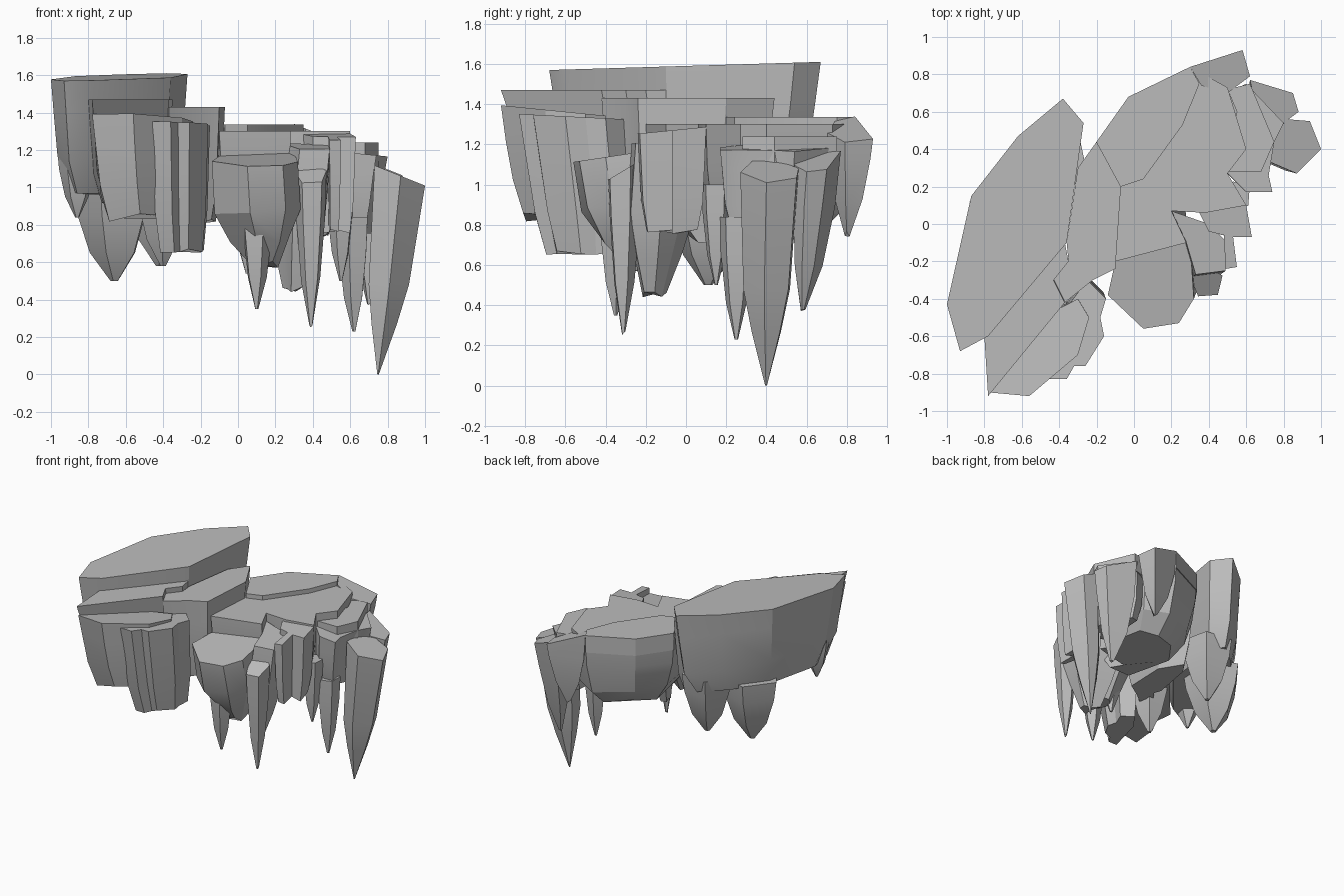
import bpy, bmesh, math, random
from mathutils import Vector

random.seed(4)
old = bpy.data.objects.get("Cube")
if old:
    bpy.data.objects.remove(old, do_unlink=True)

stone = bpy.data.materials.new("grey_stone")
stone.use_nodes = True
grey = (.5, .5, .5, 1)
stone.diffuse_color = grey
stone.node_tree.nodes["Principled BSDF"].inputs["Base Color"].default_value = grey

# Side profiles as (share of the depth, share of the width)
block = [(.3, .96), (.7, .9), (1, .75)]
column = [(.4, .97), (.75, .85), (1, .6)]
bulb = [(.5, 1), (.75, .7), (1, .35)]
point = [(.3, .9), (.7, .6), (1, .1)]
tusk = [(.55, .8), (.75, .5), (1, .03)]
cap = [(1, 1)]


def ring(x, y, radius, sides=5):
    """Plan of a regular stone, turned by its position so neighbours differ."""
    plan = []
    for i in range(sides):
        angle = math.tau * i / sides + x
        plan.append((x + radius * math.cos(angle), y + radius * math.sin(angle)))
    return plan


def rock(name, plan, profile, top, bottom, tilt=(0, 0), lean=(0, 0), rough=.03):
    """Loft a plan downward along a profile. The top is tilted about the middle,
    the lower end leans sideways and the lower edges are slightly uneven."""
    bm = bmesh.new()
    points = [Vector(p) for p in plan]
    middle = sum(points, Vector((0, 0))) / len(points)
    tilt, lean = Vector(tilt), Vector(lean)

    upper = []
    for p in points:
        upper.append(bm.verts.new((*p, top + tilt.dot(p - middle))))
    bm.faces.new(upper)
    for depth, width in profile:
        lower = []
        for p in points:
            flat = middle + (p - middle) * width + lean * depth
            height = top + (bottom - top) * depth + random.uniform(0, rough)
            lower.append(bm.verts.new((*flat, height)))
        for i in range(len(points)):
            bm.faces.new((upper[i - 1], lower[i - 1], lower[i], upper[i]))
        upper = lower
    bm.faces.new(upper)
    bmesh.ops.recalc_face_normals(bm, faces=bm.faces[:])

    mesh = bpy.data.meshes.new(name)
    bm.to_mesh(mesh)
    bm.free()
    mesh.materials.append(stone)
    obj = bpy.data.objects.new(name, mesh)
    bpy.context.collection.objects.link(obj)
    bpy.ops.object.select_all(action='DESELECT')
    obj.select_set(True)
    bpy.context.view_layer.objects.active = obj
    bpy.ops.object.shade_smooth_by_angle(angle=math.radians(25))


# Highest slab with the tall rear wall
rock("upper_slab",
     [(-1, -.43), (-.93, -.68), (-.78, -.6), (-.36, -.1), (-.27, .54),
      (-.38, .67), (-.62, .47), (-.87, .15)],
     block, top=1.59, bottom=.92, tilt=(0, .03), rough=.06)

# Second ledges
rock("middle_ledge",
     [(-.78, -.92), (-.8, -.6), (-.37, -.1), (-.35, -.2), (-.43, -.3), (-.37, -.42)],
     block, top=1.47, bottom=.9, lean=(0, .1))
rock("inner_ledge",
     [(-.36, -.1), (-.3, .3), (-.2, .44), (-.07, .2), (-.1, -.24),
      (-.22, -.3), (-.37, -.42), (-.43, -.3), (-.35, -.2)],
     block, top=1.43, bottom=.8)

# Front left columns
rock("front_left_column",
     [(-.78, -.9), (-.56, -.92), (-.3, -.7), (-.24, -.5), (-.3, -.4), (-.78, -.65)],
     block, top=1.37, bottom=.8, tilt=(0, -.1), lean=(.02, .05), rough=.06)
rock("front_left_step",
     [(-.46, -.83), (-.36, -.83), (-.32, -.76), (-.26, -.76), (-.16, -.6),
      (-.18, -.5), (-.15, -.4), (-.25, -.3), (-.4, -.5)],
     block, top=1.34, bottom=.65, tilt=(0, -.05), lean=(0, .08))

# Central body with its raised rear plateau
rock("central_body",
     [(-.1, -.2), (-.2, .44), (-.03, .68), (.3, .84), (.5, .73), (.6, .4),
      (.5, .27), (.6, .1), (.38, .06), (.2, .07), (.28, -.1)],
     column, top=1.3, bottom=.7, rough=.06)
rock("rear_plateau",
     [(-.07, .2), (-.2, .44), (-.03, .68), (.3, .84), (.35, .75), (.26, .53), (.05, .24)],
     cap, top=1.335, bottom=1.2, rough=0)
rock("rear_corner",
     [(.3, .84), (.58, .93), (.62, .79), (.5, .7), (.36, .74)],
     point, top=1.27, bottom=.74, tilt=(-.4, 0))

# Front bulb and the steps beside it
rock("front_bulb",
     [(-.1, -.2), (-.14, -.38), (.05, -.56), (.24, -.53), (.32, -.4), (.3, -.1), (.1, 0)],
     bulb, top=1.15, bottom=.56, tilt=(0, .15), lean=(.03, .08), rough=.05)
rock("front_step",
     [(.2, .07), (.28, -.1), (.33, -.27), (.49, -.25), (.5, -.1), (.4, 0)],
     bulb, top=1.22, bottom=.44, tilt=(0, .1), lean=(-.07, -.05))
rock("front_right_step",
     [(.35, .06), (.4, -.04), (.48, -.06), (.49, -.24), (.55, -.23), (.53, -.07),
      (.63, -.07), (.6, .1)],
     block, top=1.27, bottom=.75, tilt=(0, .1))
rock("front_needle", ring(.39, -.31, .09),
     point, top=1.07, bottom=.25, tilt=(0, .6))

# Right terraces
rock("right_terrace",
     [(.5, .27), (.6, .17), (.74, .17), (.72, .26), (.75, .44), (.8, .54), (.6, .75), (.5, .7)],
     block, top=1.18, bottom=.75, tilt=(-.1, 0), lean=(-.04, 0))
rock("right_terrace_cap",
     [(.5, .72), (.55, .6), (.5, .28), (.68, .28), (.75, .44), (.62, .75)],
     cap, top=1.24, bottom=1.1, rough=0)
rock("far_knob",
     [(.62, .77), (.85, .7), (.88, .6), (.8, .54), (.67, .54)],
     point, top=1.11, bottom=.37, tilt=(-.4, 0), lean=(-.06, -.05), rough=.01)
rock("great_spike",
     [(.73, .46), (.82, .56), (.94, .55), (1, .4), (.87, .27), (.73, .33)],
     tusk, top=1.07, bottom=0, tilt=(-.4, 0), lean=(-.1, -.03), rough=0)

# Hanging points below the body, at x, y with their lower end and radius
hanging = {
    "rear_wall_point": (-.66, .11, .5, .22),
    "inner_wall_point": (-.42, .33, .58, .19),
    "left_wall_point": (-.86, -.42, .84, .11),
    "inner_column_point": (-.4, -.3, .58, .15),
    "bulb_point": (.1, -.35, .35, .09),
    "body_point": (.05, -.2, .54, .1),
    "terrace_point": (.62, .25, .23, .09),
    "short_terrace_point": (.55, .15, .5, .08),
}
for name, (x, y, bottom, radius) in hanging.items():
    rock(name, ring(x, y, radius), point, top=bottom * .6 + .7, bottom=bottom, rough=0)
